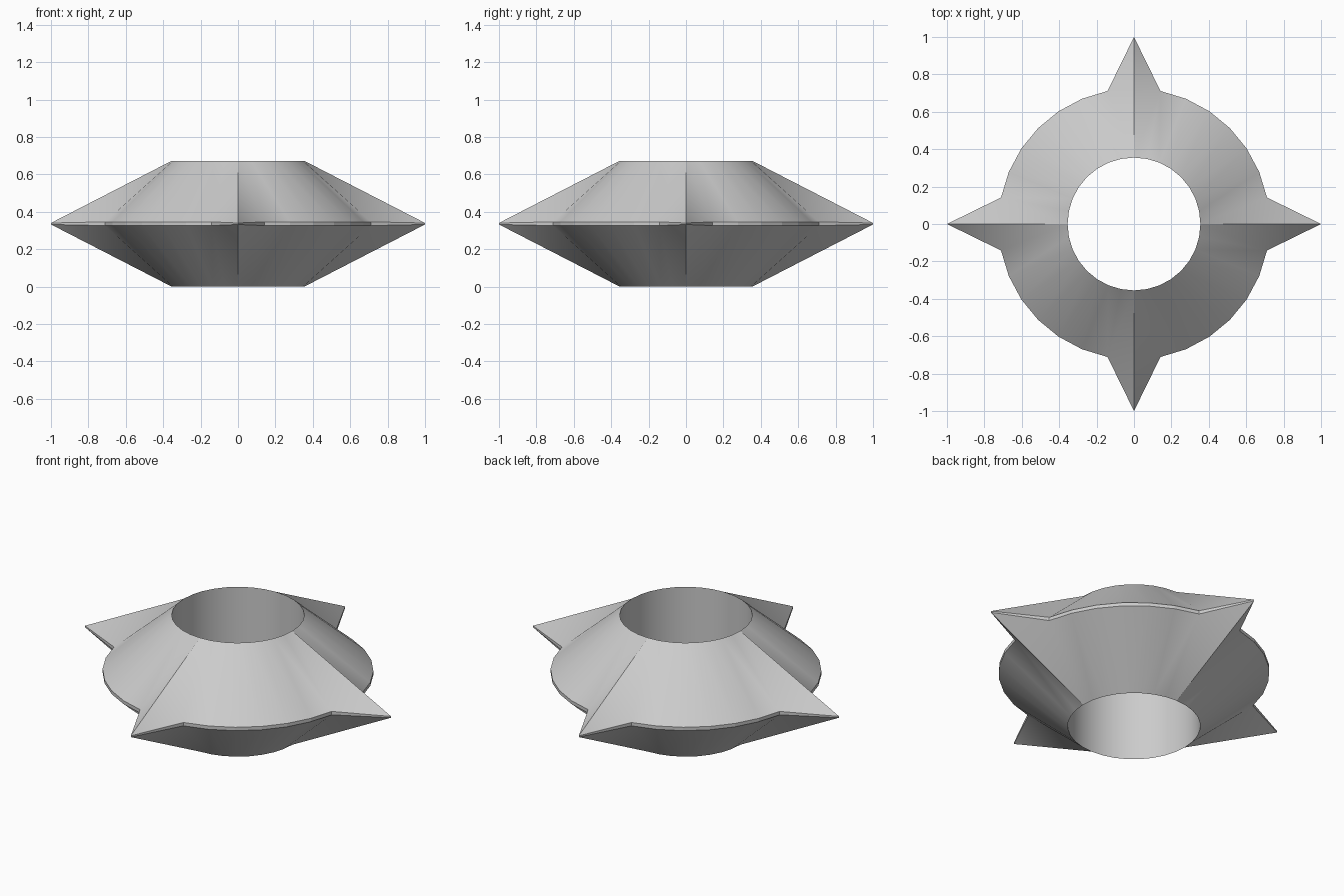
import bpy, bmesh
from math import cos, sin, pi

if "Cube" in bpy.data.objects:
    bpy.data.objects.remove(bpy.data.objects["Cube"])

N = 32            # segments around; every 8th is a spike
R_IN, R_RIM = 0.355, 0.725
H, MID = 0.672, 0.336

bm = bmesh.new()


def ring(fn):
    out = []
    for i in range(N):
        a = 2 * pi * i / N
        r, z = fn(i % 8 == 0)
        out.append(bm.verts.new((r * cos(a), r * sin(a), z)))
    return out


# Four loops: top hole, upper rim, lower rim, bottom hole
top = ring(lambda s: (R_IN, H))
upper = ring(lambda s: (1.0, MID + 0.004) if s else (R_RIM, MID + 0.010))
lower = ring(lambda s: (1.0, MID - 0.004) if s else (R_RIM, MID - 0.010))
bottom = ring(lambda s: (R_IN, 0))

for i in range(N):
    j = (i + 1) % N
    # Sloped sides: next to a spike, fold from its ridge root to the notch
    for inner, outer in ((top, upper), (bottom, lower)):
        a, b, c, d = inner[i], outer[i], outer[j], inner[j]
        if i % 8 == 0:
            bm.faces.new((a, b, c))
            bm.faces.new((a, c, d))
        elif j % 8 == 0:
            bm.faces.new((a, b, d))
            bm.faces.new((b, c, d))
        else:
            bm.faces.new((a, b, c, d))
    # Thin rim wall and hole wall
    bm.faces.new((upper[i], lower[i], lower[j], upper[j]))
    bm.faces.new((top[i], top[j], bottom[j], bottom[i]))

bmesh.ops.recalc_face_normals(bm, faces=bm.faces)

# Smooth shading with crisp loops and spike ridges
for f in bm.faces:
    f.smooth = True
for i in range(N):
    j = (i + 1) % N
    for loop in (top, upper, lower, bottom):
        bm.edges.get((loop[i], loop[j])).smooth = False
    bm.edges.get((upper[i], lower[i])).smooth = False
    if i % 8 == 0:
        bm.edges.get((top[i], upper[i])).smooth = False
        bm.edges.get((bottom[i], lower[i])).smooth = False

mesh = bpy.data.meshes.new("spiked_ring")
bm.to_mesh(mesh)
bm.free()
bpy.context.collection.objects.link(bpy.data.objects.new("spiked_ring", mesh))
